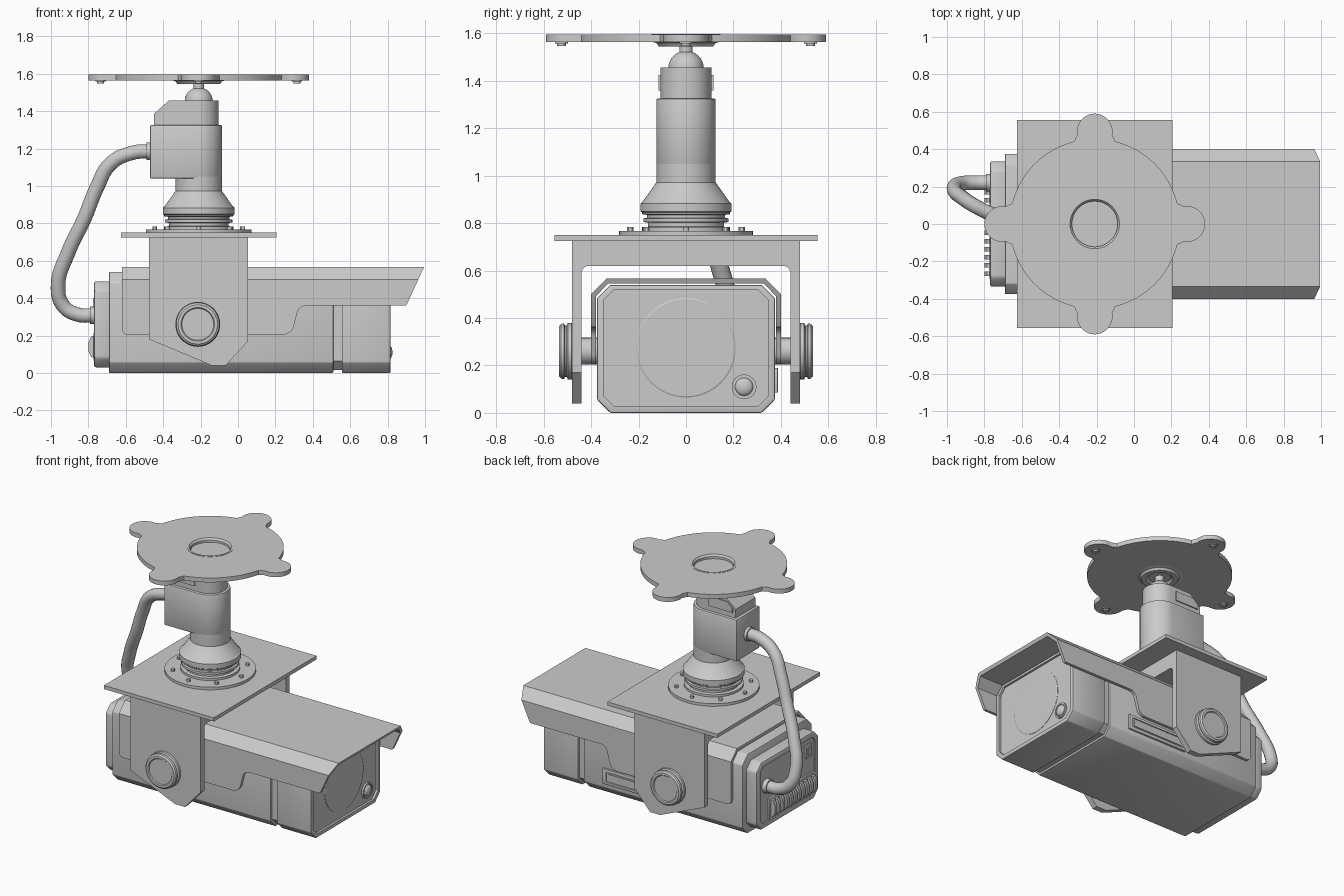
import bpy, bmesh
from math import sin, cos, pi, radians
from mathutils import Matrix, Vector

if "Cube" in bpy.data.objects:
    bpy.data.objects.remove(bpy.data.objects["Cube"])

CX = -0.21  # vertical axis of the ceiling mount


def finish(bm, name, bevel=0):
    bmesh.ops.recalc_face_normals(bm, faces=bm.faces)
    me = bpy.data.meshes.new(name)
    bm.to_mesh(me)
    bm.free()
    ob = bpy.data.objects.new(name, me)
    bpy.context.collection.objects.link(ob)
    if bevel:
        m = ob.modifiers.new("bevel", 'BEVEL')
        m.width, m.segments, m.limit_method = bevel, 2, 'ANGLE'
        apply(ob, m)
    return ob


def apply(ob, m):
    bpy.context.view_layer.objects.active = ob
    bpy.ops.object.modifier_apply(modifier=m.name)


def prism(name, pts, axis, a, b, bevel=0):
    """Extrude a 2D outline along an axis from a to b."""
    place = {'x': lambda p, h: (h, p[0], p[1]),
             'y': lambda p, h: (p[0], h, p[1]),
             'z': lambda p, h: (p[0], p[1], h)}[axis]
    bm = bmesh.new()
    lo = [bm.verts.new(place(p, a)) for p in pts]
    hi = [bm.verts.new(place(p, b)) for p in pts]
    bm.faces.new(lo)
    bm.faces.new(hi)
    for i in range(len(pts)):
        j = (i + 1) % len(pts)
        bm.faces.new((lo[i], lo[j], hi[j], hi[i]))
    return finish(bm, name, bevel)


def lathe(name, prof, loc=(CX, 0, 0), axis='z', n=48):
    """Spin a (radius, height) profile around an axis through loc."""
    bm = bmesh.new()
    vs = [bm.verts.new((r, 0, h)) for r, h in prof]
    es = [bm.edges.new(p) for p in zip(vs, vs[1:])]
    bmesh.ops.spin(bm, geom=vs + es, cent=(0, 0, 0), axis=(0, 0, 1), angle=2 * pi, steps=n)
    bmesh.ops.remove_doubles(bm, verts=bm.verts, dist=1e-5)
    rot = {'z': Matrix(), 'x': Matrix.Rotation(pi / 2, 4, 'Y'), 'y': Matrix.Rotation(-pi / 2, 4, 'X')}[axis]
    bm.transform(Matrix.Translation(loc) @ rot)
    return finish(bm, name)


def cyl(name, r, a, b, loc=(CX, 0, 0), axis='z', n=32):
    return lathe(name, [(0, a), (r, a), (r, b), (0, b)], loc, axis, n)


def boolean(ob, cutter, op):
    m = ob.modifiers.new("bool", 'BOOLEAN')
    m.operation, m.object, m.solver = op, cutter, 'EXACT'
    apply(ob, m)
    bpy.data.objects.remove(cutter)
    return ob


def arc(cx, cy, r, a0, a1, n):
    return [(cx + r * cos(radians(a0 + (a1 - a0) * i / n)),
             cy + r * sin(radians(a0 + (a1 - a0) * i / n))) for i in range(n + 1)]


def octagon(w, z0, z1, c):
    return [(-w + c, z0), (w - c, z0), (w, z0 + c), (w, z1 - c),
            (w - c, z1), (-w + c, z1), (-w, z1 - c), (-w, z0 + c)]


def rect(a0, a1, b0, b1):
    return [(a0, b0), (a1, b0), (a1, b1), (a0, b1)]


# Ceiling plate with four lobes
outline = []
for k in range(4):
    q = 90 * k
    outline += arc(CX + .495 * cos(radians(q)), .495 * sin(radians(q)), .095, q - 100, q + 100, 20)
    outline += arc(CX, 0, .455, q + 14, q + 76, 20)
plate = prism("ceiling_plate", outline, 'z', 1.565, 1.595)
boolean(plate, cyl("cutter", .14, 1.5, 1.7, n=48), 'DIFFERENCE')
lathe("plate_cup", [(0, 1.57), (.122, 1.57), (.122, 1.585), (.132, 1.597), (.145, 1.597), (.145, 1.565),
                    (.125, 1.56), (.115, 1.546), (.085, 1.546), (.07, 1.56), (0, 1.56)])
for k in range(4):
    loc = (CX + .525 * cos(k * pi / 2), .525 * sin(k * pi / 2), 0)
    lathe("plate_bolt", [(0, 1.548), (.018, 1.548), (.018, 1.558), (.028, 1.558), (.028, 1.57), (0, 1.57)], loc, n=16)

# Stem and ball joint
cyl("stem", .028, 1.5, 1.565)
lathe("ball_joint", [(0, 1.44)] + arc(0, 1.452, .075, 0, 90, 10))


def dshape(r, left):
    return [(left, r), (left, -r)] + arc(CX, 0, r, -90, 90, 24)


# Motor housing: D-shaped blocks over a round column
upper = prism("upper_housing", dshape(.107, -.45), 'z', 1.32, 1.456)
boolean(upper, prism("cutter", [(-.5, 1.3), (0, 1.3), (0, 1.5), (-.37, 1.5), (-.37, 1.456), (-.45, 1.385), (-.5, 1.34)],
                     'y', -.3, .3), 'INTERSECT')
prism("housing_side_panels", [(-.43, 1.36), (-.25, 1.36), (-.25, 1.425), (-.39, 1.425), (-.43, 1.39)], 'y', -.115, .115)
prism("motor_housing", dshape(.125, -.47), 'z', 1.04, 1.325, .006)
cyl("motor_column", .125, .96, 1.05, n=48)

# Swivel collar, flange and flange bolts
lathe("swivel_collar", [(0, .972), (.125, .972), (.183, .89), (.192, .883), (.192, .85), (.185, .845), (.185, .838),
                        (.165, .835), (.165, .822), (.18, .82), (.18, .805), (.16, .802), (.16, .785), (.185, .783),
                        (.185, .768), (.283, .768), (.283, .748), (0, .748)])
for k in range(8):
    cyl("flange_bolt", .013, .765, .783, (CX + .235 * cos(k * pi / 4), .235 * sin(k * pi / 4), 0), n=12)

# Bracket: top plate and U-shaped arms
prism("bracket_plate", rect(-.625, .205, -.555, .555), 'z', .725, .75)
arms = prism("bracket_arms", [(-.48, 0), (-.48, .726), (.48, .726), (.48, 0), (.44, 0)] +
             arc(.41, .59, .03, 0, 90, 6) + arc(-.41, .59, .03, 90, 180, 6) + [(-.44, 0)], 'x', -.6, .2)
boolean(arms, prism("cutter", [(-.475, .8), (-.475, .18), (-.14, .04), (-.065, .04), (.053, .17), (.053, .8)],
                    'y', -.7, .7), 'INTERSECT')

# Tilt knobs and axles
for s in (-1, 1):
    prof = [(0, .36), (.057, .36), (.057, .475), (.11, .475), (.12, .483), (.12, .498), (.108, .503), (.108, .51),
            (.118, .515), (.115, .527), (.105, .535), (.09, .535), (.085, .529), (0, .529)]
    lathe("tilt_knob", [(r, s * h) for r, h in prof], (-.215, 0, .26), 'y')

# Camera body: main section, groove core, front section with recessed face
prism("body_main", octagon(.375, 0, .54, .056), 'x', -.69, .51, .006)
prism("body_groove", octagon(.36, .015, .525, .05), 'x', .5, .57)
front = prism("body_front", octagon(.375, 0, .54, .056), 'x', .555, .815, .006)
boolean(front, prism("cutter", octagon(.348, .027, .52, .045), 'x', .8, .9), 'DIFFERENCE')
lathe("lens_glass", [(0, .79), (.21, .79), (.21, .802), (.205, .805), (0, .805)], (0, 0, .275), 'x', 64)
lathe("sensor", [(0, .79), (.052, .79), (.052, .812), (.042, .812), (.042, .806)] +
      [(.038 * cos(a * pi / 12), .806 + .02 * sin(a * pi / 12)) for a in range(7)], (0, .245, .11), 'x', 32)

# Sunshade: chamfered shell trimmed to the side profile
hood = prism("sunshade", [(-.4, .1), (-.4, .5), (-.335, .567), (.335, .567), (.4, .5), (.4, .1), (.38, .1),
                          (.38, .492), (.327, .546), (-.327, .546), (-.38, .492), (-.38, .1)], 'x', -.8, 1.1)
side = ([(-.62, .65)] + arc(-.59, .235, .03, 180, 270, 6) + arc(.24, .265, .06, 270, 340, 6) +
        arc(.365, .31, .05, 160, 90, 6) + arc(.89, .375, .015, 270, 335, 3) + [(.995, .567), (1.0, .65)])
boolean(hood, prism("cutter", side, 'y', -.6, .6), 'INTERSECT')

# Rear cap with recessed panel, vents and port
cap = prism("rear_cap", octagon(.335, .03, .49, .05), 'x', -.77, -.68, .012)
boolean(cap, prism("cutter", octagon(.295, .065, .455, .03), 'x', -.8, -.76), 'DIFFERENCE')
prism("vent_frame", rect(-.295, .2, .065, .215), 'x', -.772, -.755, .004)
for i in range(11):
    y = -.265 + i * .0435
    prism("vent_louver", [(-.765, .08), (-.785, .085), (-.8, .115), (-.8, .165), (-.785, .195), (-.765, .2)],
          'y', y - .012, y + .012)
prism("rear_port", rect(-.26, -.2, .33, .42), 'x', -.77, -.755, .004)
prism("rear_port_button", rect(-.245, -.215, .35, .4), 'x', -.776, -.755)

# Raised side panel
panel = prism("side_panel", rect(-.1, .36, .085, .19), 'y', .37, .388, .004)
boolean(panel, prism("cutter", rect(-.075, .335, .105, .17), 'y', .381, .4), 'DIFFERENCE')
prism("side_panel_slab", rect(-.06, .32, .115, .16), 'y', .375, .387)

# Cable and its end fittings
path = [(-.46, 0, 1.185), (-.56, 0, 1.178), (-.68, .02, 1.12), (-.755, .05, .99), (-.82, .08, .83), (-.91, .135, .64),
        (-.962, .185, .47), (-.935, .215, .36), (-.86, .22, .313), (-.76, .22, .308)]
cu = bpy.data.curves.new("cable", 'CURVE')
cu.dimensions, cu.bevel_depth, cu.bevel_resolution, cu.use_fill_caps = '3D', .039, 5, True
sp = cu.splines.new('BEZIER')
sp.bezier_points.add(len(path) - 1)
for bp, p in zip(sp.bezier_points, path):
    bp.co = p
    bp.handle_left_type = bp.handle_right_type = 'AUTO'
cable = bpy.data.objects.new("cable", cu)
bpy.context.collection.objects.link(cable)
cyl("cable_fitting_top", .047, -.49, -.46, (0, 0, 1.185), 'x')
cyl("cable_fitting_rear", .047, -.79, -.755, (0, .22, .308), 'x')

# Smooth curved surfaces, keep hard edges
bpy.ops.object.select_all(action='DESELECT')
bpy.context.view_layer.objects.active = cable
cable.select_set(True)
bpy.ops.object.convert(target='MESH')
bpy.ops.object.select_all(action='SELECT')
bpy.ops.object.shade_smooth_by_angle(angle=radians(30))
